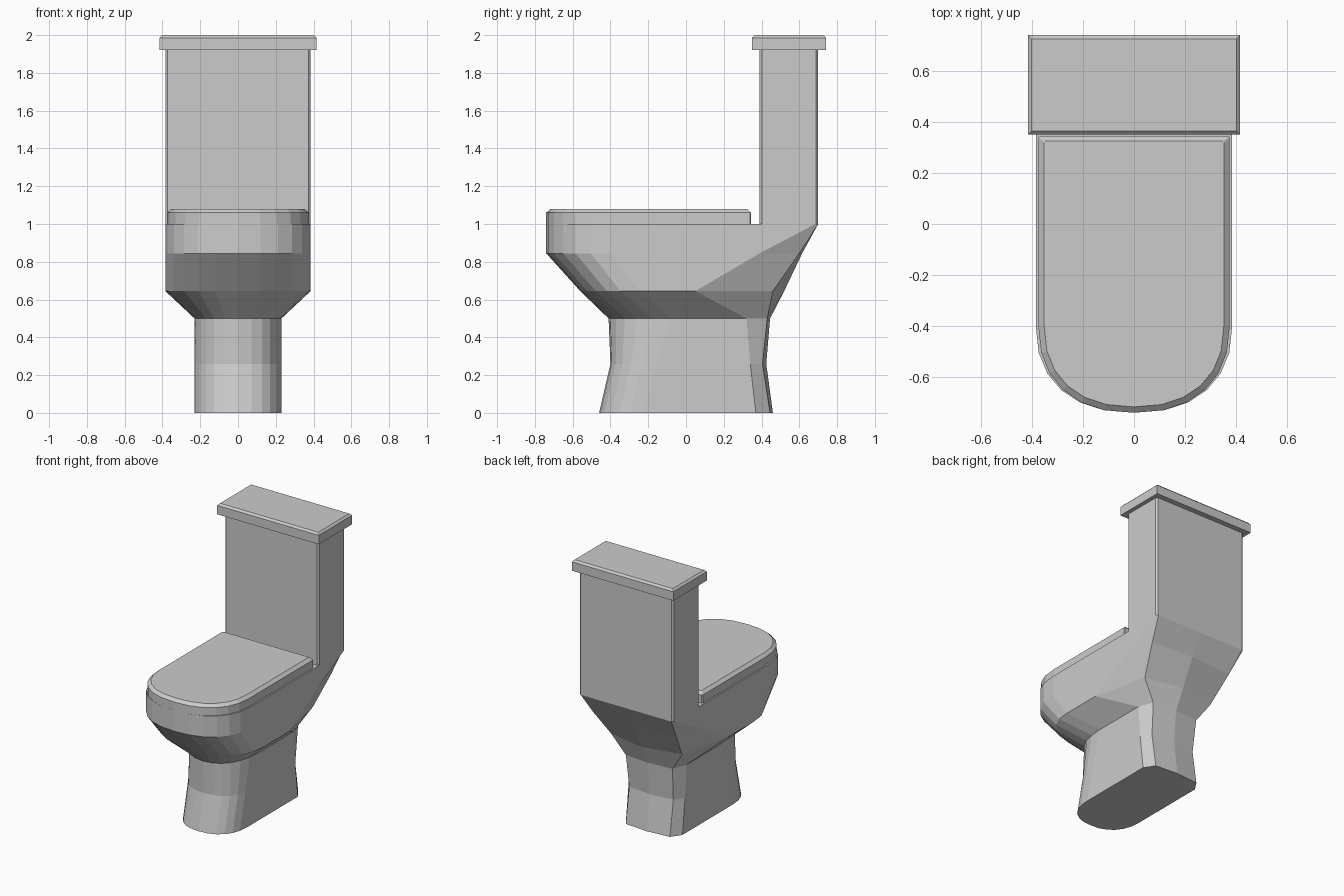
import bpy, bmesh
from math import sin, cos, pi

if "Cube" in bpy.data.objects:
    bpy.data.objects.remove(bpy.data.objects["Cube"])


def finish(name, bm):
    bmesh.ops.recalc_face_normals(bm, faces=bm.faces)
    mesh = bpy.data.meshes.new(name)
    bm.to_mesh(mesh)
    bm.free()
    obj = bpy.data.objects.new(name, mesh)
    bpy.context.collection.objects.link(obj)
    return obj


def outline(z, hw, front, start, side_end, corner, back, segs=6):
    """Closed U-shaped ring: rounded front, straight sides, chamfered back."""
    e = 2 / 2.3
    half = [(0, front)]
    for k in range(1, segs):
        a = k / segs * pi / 2
        half.append((hw * sin(a) ** e, start - (start - front) * cos(a) ** e))
    half += [(hw, start), (hw, side_end), corner, (0, back)]
    ring = half + [(-x, y) for x, y in half[-2:0:-1]]
    return [(x, y, z) for x, y in ring]


def loft(name, rings):
    bm = bmesh.new()
    loops = [[bm.verts.new(p) for p in r] for r in rings]
    for a, b in zip(loops, loops[1:]):
        n = len(a)
        for i in range(n):
            j = (i + 1) % n
            bm.faces.new((a[i], a[j], b[j], b[i]))
    bm.faces.new(loops[0])
    bm.faces.new(loops[-1])
    return finish(name, bm)


def box(name, lo, hi, bevel, pick):
    """Box with the edges chosen by pick() chamfered."""
    bm = bmesh.new()
    bmesh.ops.create_cube(bm, size=1)
    for v in bm.verts:
        v.co = [(l + h) / 2 + c * (h - l) for c, l, h in zip(v.co, lo, hi)]
    edges = [e for e in bm.edges if pick(e.verts[0].co, e.verts[1].co)]
    bmesh.ops.bevel(bm, geom=edges, offset=bevel, segments=1,
                    affect='EDGES', profile=0.5)
    return finish(name, bm)


# pedestal and bowl: z, half width, front, arc start, side end, corner, back
loft("bowl", [outline(*s) for s in (
    (0.00, 0.23, -0.46, -0.22, 0.37, (0.18, 0.445), 0.46),
    (0.26, 0.23, -0.40, -0.16, 0.34, (0.18, 0.405), 0.425),
    (0.50, 0.23, -0.41, -0.08, 0.32, (0.19, 0.43), 0.445),
    (0.645, 0.385, -0.56, -0.25, 0.05, (0.29, 0.46), 0.52),
    (0.845, 0.385, -0.74, -0.40, 0.39, (0.34, 0.60), 0.615),
    (1.00, 0.385, -0.74, -0.40, 0.685, (0.37, 0.70), 0.70))])

# closed seat cover with chamfered top edge
loft("seat_cover", [outline(*s) for s in (
    (1.00, 0.375, -0.74, -0.40, 0.34, (0.37, 0.345), 0.345),
    (1.06, 0.375, -0.74, -0.40, 0.34, (0.37, 0.345), 0.345),
    (1.08, 0.352, -0.717, -0.40, 0.32, (0.348, 0.325), 0.325))])

# cistern and its lid
box("tank", (-0.385, 0.39, 1.0), (0.385, 0.70, 1.92), 0.012,
    lambda a, b: abs(a.z - b.z) > 0.1)
box("tank_lid", (-0.415, 0.35, 1.92), (0.415, 0.74, 2.0), 0.014,
    lambda a, b: min(a.z, b.z) > 1.99)
